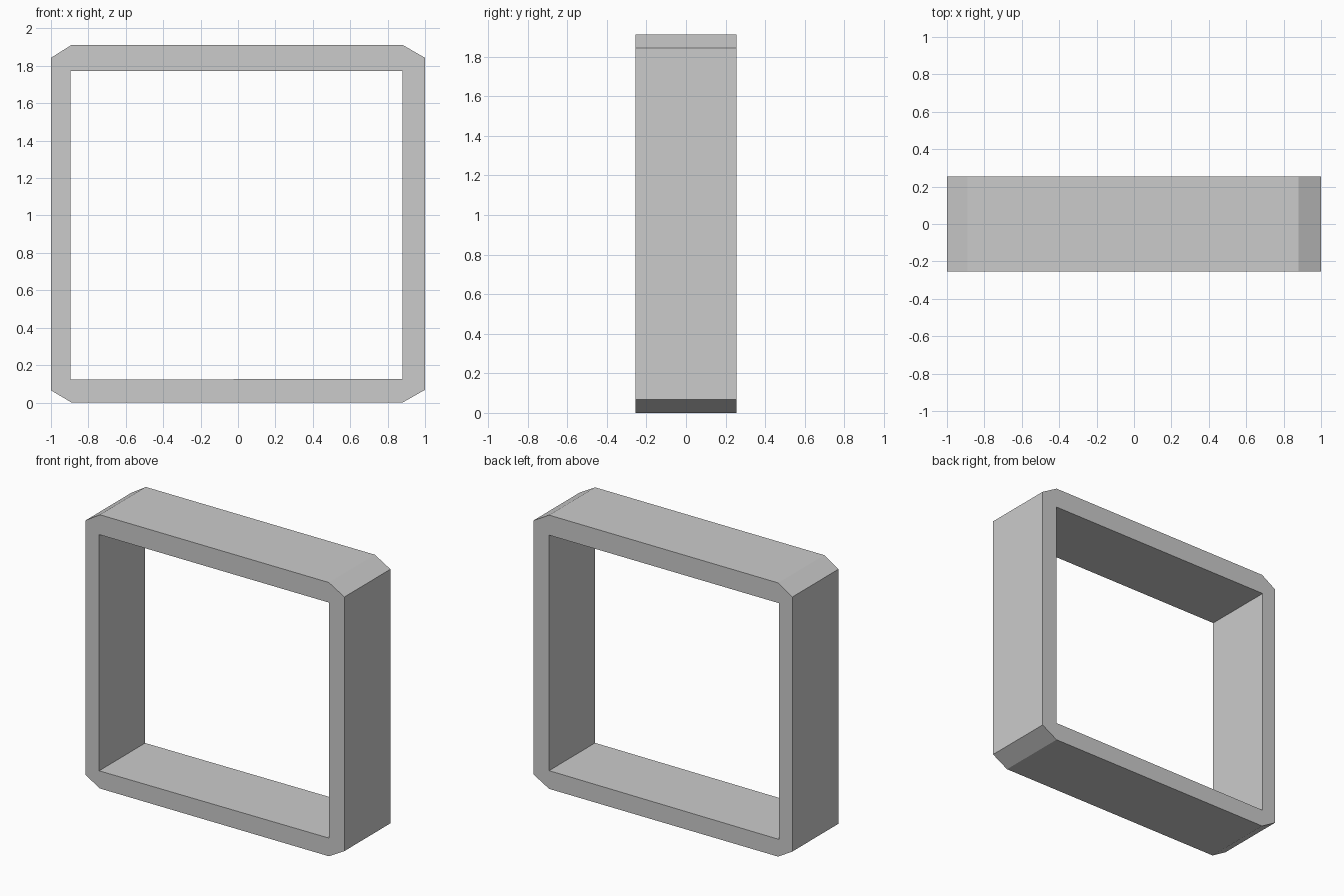
import bpy, bmesh

if "Cube" in bpy.data.objects:
    bpy.data.objects.remove(bpy.data.objects["Cube"])

HALF_DEPTH = 0.254

# Outer outline with clipped corners, and the rectangular opening (x, z)
outer = [(-0.89, 0), (0.88, 0), (1, 0.068), (1, 1.843),
         (0.88, 1.912), (-0.89, 1.912), (-1, 1.843), (-1, 0.065)]
inner = [(-0.895, 0.122), (0.88, 0.127), (0.88, 1.772), (-0.895, 1.772)]

bm = bmesh.new()


def ring(points, y):
    return [bm.verts.new((x, y, z)) for x, z in points]


of, ob = ring(outer, -HALF_DEPTH), ring(outer, HALF_DEPTH)
nf, nb = ring(inner, -HALF_DEPTH), ring(inner, HALF_DEPTH)

# Outer and inner walls
for front, back in ((of, ob), (nf, nb)):
    n = len(front)
    for i in range(n):
        j = (i + 1) % n
        bm.faces.new((front[i], front[j], back[j], back[i]))

# Front and back faces: four straight bars joined by corner triangles
for o, n in ((of, nf), (ob, nb)):
    for k in range(4):
        a, b, c = o[2 * k], o[2 * k + 1], o[(2 * k + 2) % 8]
        p, q = n[k], n[(k + 1) % 4]
        bm.faces.new((a, b, q, p))
        bm.faces.new((b, c, q))

bmesh.ops.recalc_face_normals(bm, faces=bm.faces)
mesh = bpy.data.meshes.new("square_frame")
bm.to_mesh(mesh)
bm.free()
bpy.context.collection.objects.link(bpy.data.objects.new("square_frame", mesh))
